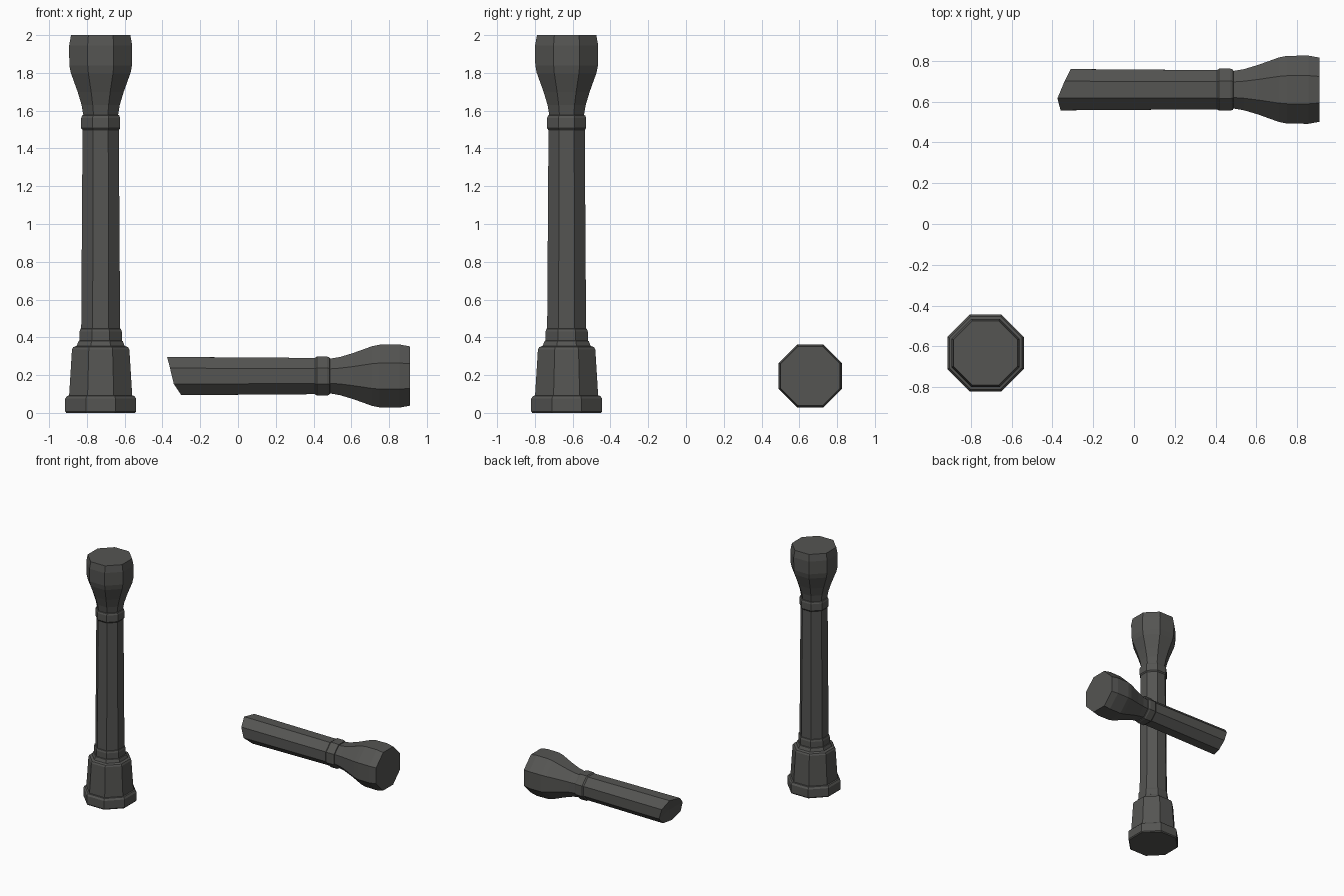
import bpy, bmesh
from math import cos, sin, pi
from mathutils import Vector

if "Cube" in bpy.data.objects:
    bpy.data.objects.remove(bpy.data.objects["Cube"])

stone = bpy.data.materials.new("dark_stone")
stone.diffuse_color = (0.09, 0.09, 0.085, 1)
stone.use_nodes = True
stone.node_tree.nodes["Principled BSDF"].inputs["Base Color"].default_value = stone.diffuse_color

SIDES = 8
# (half width across flats, height)
BASE = [(0.182, 0), (0.188, 0.008), (0.188, 0.075), (0.178, 0.09), (0.167, 0.092),
        (0.152, 0.335), (0.145, 0.348), (0.127, 0.355), (0.117, 0.38),
        (0.112, 0.383), (0.112, 0.43), (0.107, 0.445), (0.103, 0.447)]
CAPITAL = [(0.096, 1.497), (0.103, 1.507), (0.103, 1.562), (0.098, 1.575), (0.092, 1.577),
           (0.101, 1.63), (0.122, 1.70), (0.158, 1.80), (0.166, 1.84), (0.167, 1.945), (0.157, 2.0)]


def octagonal_shaft(name, profile, place, broken=None):
    """Loft octagonal rings; 'broken' gives uneven heights for the first ring."""
    bm = bmesh.new()
    rings = []
    for i, (apothem, h) in enumerate(profile):
        r = apothem / cos(pi / SIDES)
        ring = []
        for k in range(SIDES):
            a = 2 * pi * (k + 0.5) / SIDES
            hh = broken[k] if broken and i == 0 else h
            ring.append(bm.verts.new(place(r * cos(a), r * sin(a), hh)))
        rings.append(ring)
    for lo, hi in zip(rings, rings[1:]):
        for k in range(SIDES):
            n = (k + 1) % SIDES
            bm.faces.new((lo[k], lo[n], hi[n], hi[k]))
    bm.faces.new(rings[-1])
    if broken:
        # rough break as a shallow fan
        centre = bm.verts.new(place(0, 0, sum(broken) / SIDES + 0.02))
        for k in range(SIDES):
            bm.faces.new((centre, rings[0][(k + 1) % SIDES], rings[0][k]))
    else:
        bm.faces.new(rings[0][::-1])
    bmesh.ops.recalc_face_normals(bm, faces=bm.faces)
    mesh = bpy.data.meshes.new(name)
    bm.to_mesh(mesh)
    bm.free()
    mesh.materials.append(stone)
    obj = bpy.data.objects.new(name, mesh)
    bpy.context.collection.objects.link(obj)
    return obj


# Standing column
octagonal_shaft("standing_column", BASE + CAPITAL,
                lambda u, v, h: Vector((-0.727 + u, -0.632 + v, h)))

# Fallen broken column lying along x
break_x = [-0.31, -0.34, -0.375, -0.36, -0.34, -0.30, -0.28, -0.285]
octagonal_shaft("fallen_column", [(0.101, 0.75)] + CAPITAL,
                lambda u, v, h: Vector((h - 1.09, 0.658 + u, 0.195 + v)),
                broken=[x + 1.09 for x in break_x])
